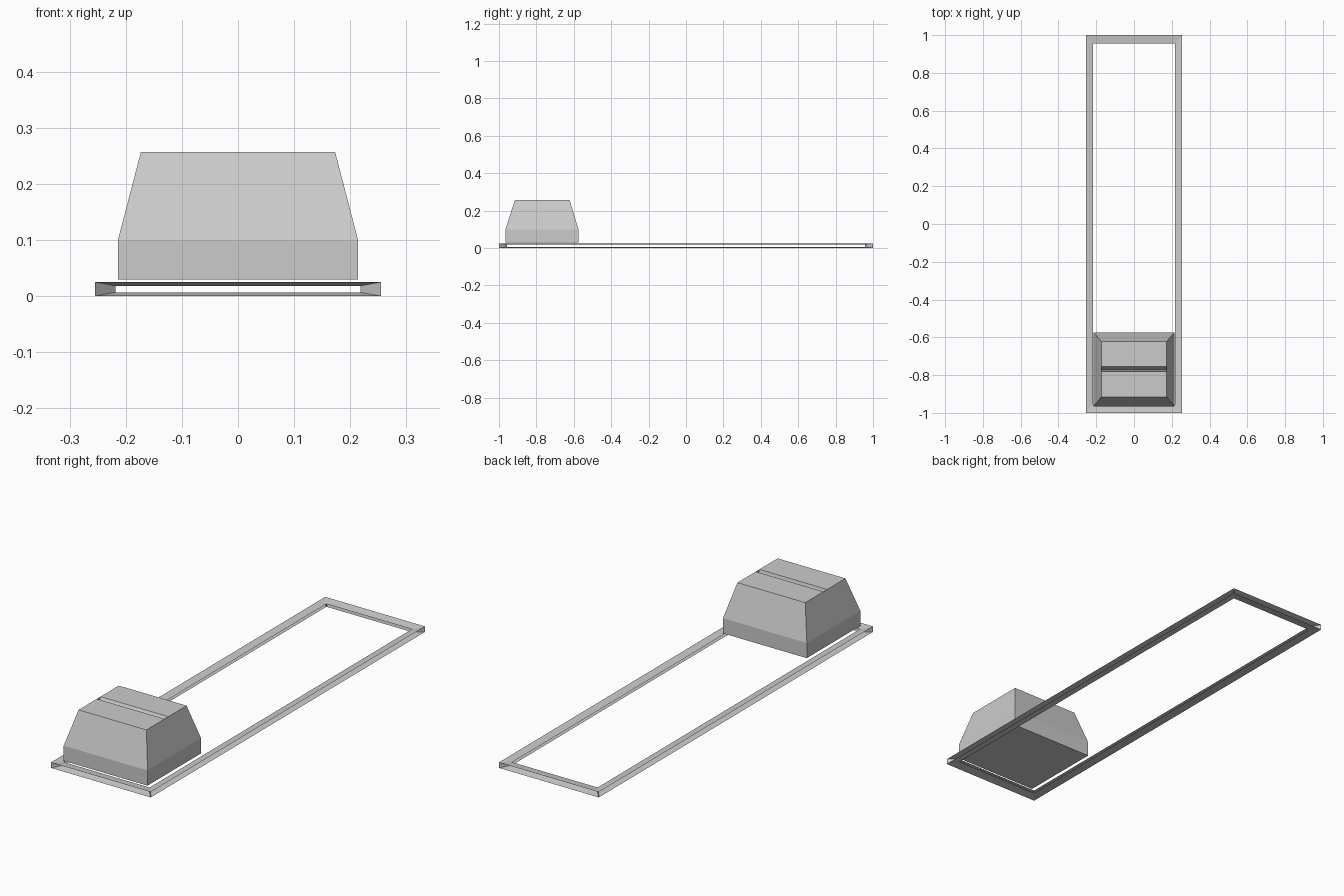
import bpy
from itertools import product

if "Cube" in bpy.data.objects:
    bpy.data.objects.remove(bpy.data.objects["Cube"])


def make(name, verts, faces):
    me = bpy.data.meshes.new(name)
    me.from_pydata(verts, [], faces)
    ob = bpy.data.objects.new(name, me)
    bpy.context.collection.objects.link(ob)
    return ob


def recalc(ob):
    import bmesh
    bm = bmesh.new()
    bm.from_mesh(ob.data)
    bmesh.ops.recalc_face_normals(bm, faces=bm.faces)
    bm.to_mesh(ob.data)
    bm.free()


# Open strut frame: cuboid edges only, each side sloping in to a narrower opening
half = (0.255, 1.0, 0.0125)
inner = (0.218, 0.956, 0.0058)
recess = (0.221, 0.960, 0.0066)
verts, idx = [], {}
for s in product((-1, 1), repeat=3):
    idx[s, None] = len(verts)
    verts.append([s[i] * half[i] + (0.0125 if i == 2 else 0) for i in range(3)])
    for a in range(3):
        idx[s, a] = len(verts)
        verts.append([s[i] * (recess[i] if i == a else inner[i])
                      + (0.0125 if i == 2 else 0) for i in range(3)])
faces = []
for axis in range(3):
    others = [a for a in range(3) if a != axis]
    for p, q in product((-1, 1), repeat=2):
        ends = []
        for e in (-1, 1):
            s = [0, 0, 0]
            s[axis], s[others[0]], s[others[1]] = e, p, q
            ends.append(tuple(s))
        ring = [None, others[0], others[1]]
        for k in range(3):
            a, b = ring[k], ring[(k + 1) % 3]
            faces.append([idx[ends[0], a], idx[ends[1], a],
                          idx[ends[1], b], idx[ends[0], b]])
for s in product((-1, 1), repeat=3):
    faces.append([idx[s, a] for a in range(3)])
recalc(make("base_frame", verts, faces))

# Tapered housing: stacked rectangular sections with a narrow slot across the top
sections = [(0.214, -0.965, -0.575, 0.03),
            (0.214, -0.965, -0.575, 0.10),
            (0.173, -0.915, -0.622, 0.257)]
verts = []
for x, y0, y1, z in sections:
    verts += [(-x, y0, z), (x, y0, z), (x, y1, z), (-x, y1, z)]
faces = [(3, 2, 1, 0)]
for k in (0, 4):
    for i in range(4):
        j = (i + 1) % 4
        faces.append((k + i, k + j, k + 4 + j, k + 4 + i))
n = len(verts)
for y, z in ((-0.782, 0.257), (-0.773, 0.225), (-0.755, 0.257)):
    verts += [(-0.173, y, z), (0.173, y, z)]
faces += [(8, 9, n + 1, n), (n, n + 1, n + 3, n + 2), (n + 2, n + 3, n + 5, n + 4),
          (n + 4, n + 5, 10, 11), (n, n + 2, n + 4), (n + 1, n + 5, n + 3)]
make("housing", verts, faces)
